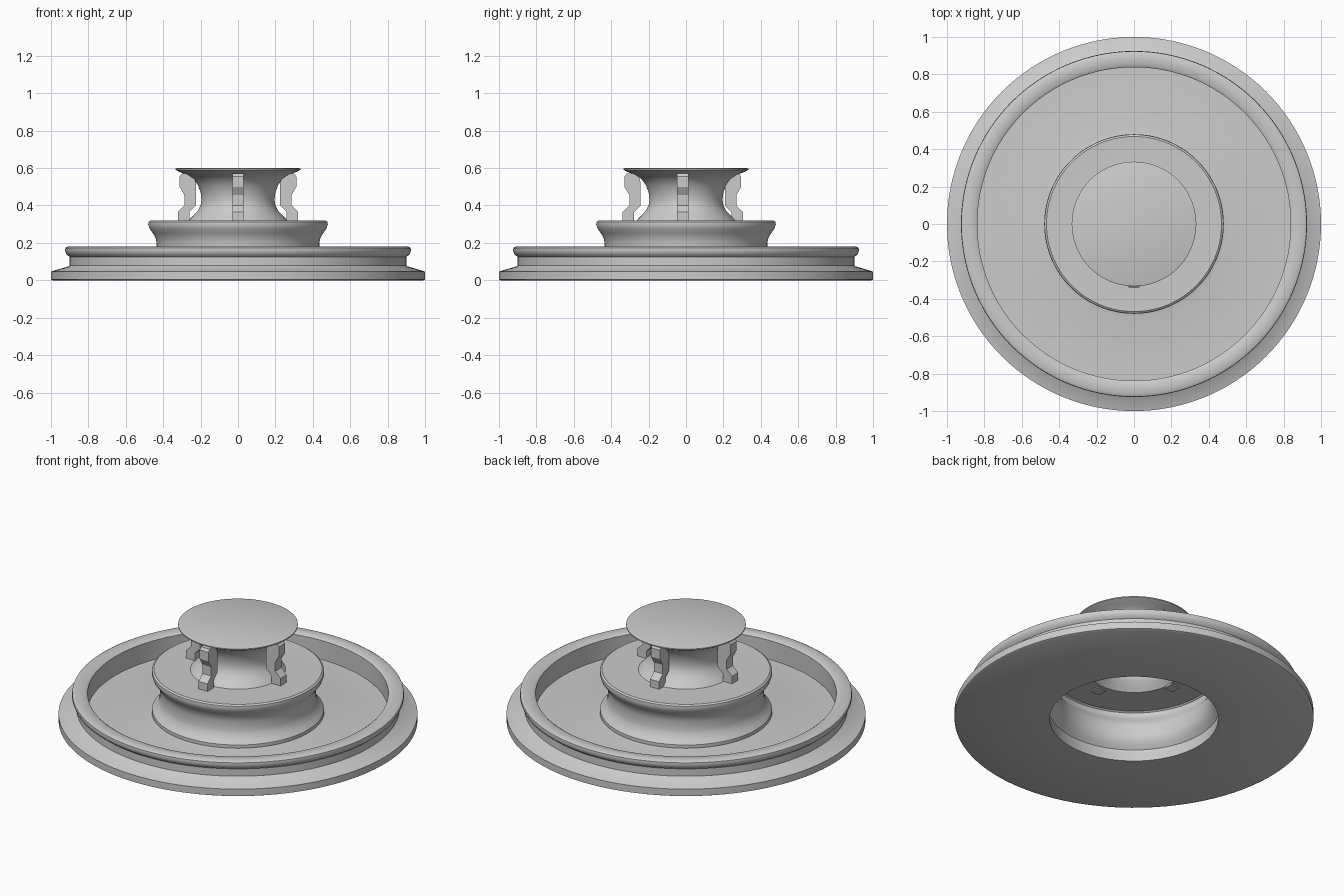
import bpy, bmesh, math

if "Cube" in bpy.data.objects:
    bpy.data.objects.remove(bpy.data.objects["Cube"])

SEGMENTS = 128


def finish(name, bm, smooth=True):
    mesh = bpy.data.meshes.new(name)
    bm.to_mesh(mesh)
    bm.free()
    obj = bpy.data.objects.new(name, mesh)
    bpy.context.collection.objects.link(obj)
    if smooth:
        bpy.ops.object.select_all(action='DESELECT')
        obj.select_set(True)
        bpy.context.view_layer.objects.active = obj
        bpy.ops.object.shade_smooth_by_angle(angle=math.radians(35))
    return obj


def lathe(name, profile):
    """Revolve (radius, z) points, listed from the underside outwards and up."""
    bm = bmesh.new()
    verts = [bm.verts.new((r, 0, z)) for r, z in profile]
    edges = [bm.edges.new(p) for p in zip(verts, verts[1:])]
    bmesh.ops.spin(bm, geom=verts + edges, axis=(0, 0, 1), cent=(0, 0, 0),
                   angle=2 * math.pi, steps=SEGMENTS)
    bmesh.ops.remove_doubles(bm, verts=bm.verts[:], dist=1e-5)
    # the outward direction is set by the widest side face
    bm.normal_update()
    side = max(bm.faces, key=lambda f: f.calc_center_median().xy.length)
    c = side.calc_center_median()
    if side.normal.x * c.x + side.normal.y * c.y < 0:
        bmesh.ops.reverse_faces(bm, faces=bm.faces[:])
    return finish(name, bm)


# Wide basin: flat underside with a central opening, stepped foot, flared rim, floor
lathe("basin", [
    (0.47, 0.0), (0.99, 0.0), (1.0, 0.005), (1.0, 0.047), (0.905, 0.075),
    (0.90, 0.08), (0.90, 0.125), (0.917, 0.138), (0.925, 0.158),
    (0.923, 0.173), (0.91, 0.18), (0.85, 0.178), (0.838, 0.17),
    (0.84, 0.052), (0.50, 0.052), (0.48, 0.056)])

# Hollow waisted drum with the second tier on top
lathe("middle_tier", [
    (0.47, 0.0), (0.475, 0.04), (0.48, 0.056), (0.478, 0.075), (0.46, 0.095),
    (0.442, 0.12), (0.435, 0.15), (0.435, 0.20), (0.44, 0.225), (0.455, 0.252),
    (0.472, 0.275), (0.48, 0.297), (0.478, 0.313), (0.468, 0.32),
    (0.44, 0.319), (0.26, 0.319)])

# Hourglass stem closed by the flat top
lathe("stem_and_top", [
    (0.265, 0.319), (0.24, 0.345), (0.215, 0.372), (0.20, 0.40), (0.195, 0.43),
    (0.20, 0.47), (0.215, 0.51), (0.24, 0.543), (0.275, 0.566), (0.315, 0.58),
    (0.333, 0.59), (0.333, 0.597), (0.325, 0.60), (0.0, 0.60)])

# Four kinked brackets around the stem
BRACKET = [(0.26, 0.312), (0.322, 0.312), (0.322, 0.365), (0.286, 0.40),
           (0.286, 0.455), (0.312, 0.50), (0.312, 0.555), (0.30, 0.57),
           (0.24, 0.57), (0.225, 0.52), (0.225, 0.40), (0.26, 0.365)]


def bracket(name, turn):
    bm = bmesh.new()
    ca, sa = math.cos(turn), math.sin(turn)
    loops = []
    for w in (-0.03, 0.03):
        loops.append([bm.verts.new((r * ca - w * sa, r * sa + w * ca - 0.017, z))
                      for r, z in BRACKET])
    bm.faces.new(loops[0])
    bm.faces.new(loops[1][::-1])
    n = len(BRACKET)
    for i in range(n):
        j = (i + 1) % n
        bm.faces.new((loops[0][i], loops[0][j], loops[1][j], loops[1][i]))
    bmesh.ops.recalc_face_normals(bm, faces=bm.faces[:])
    return finish(name, bm, smooth=False)


for side, quarter in (("right", 0), ("back", 1), ("left", 2), ("front", 3)):
    bracket(f"bracket_{side}", quarter * math.pi / 2)
